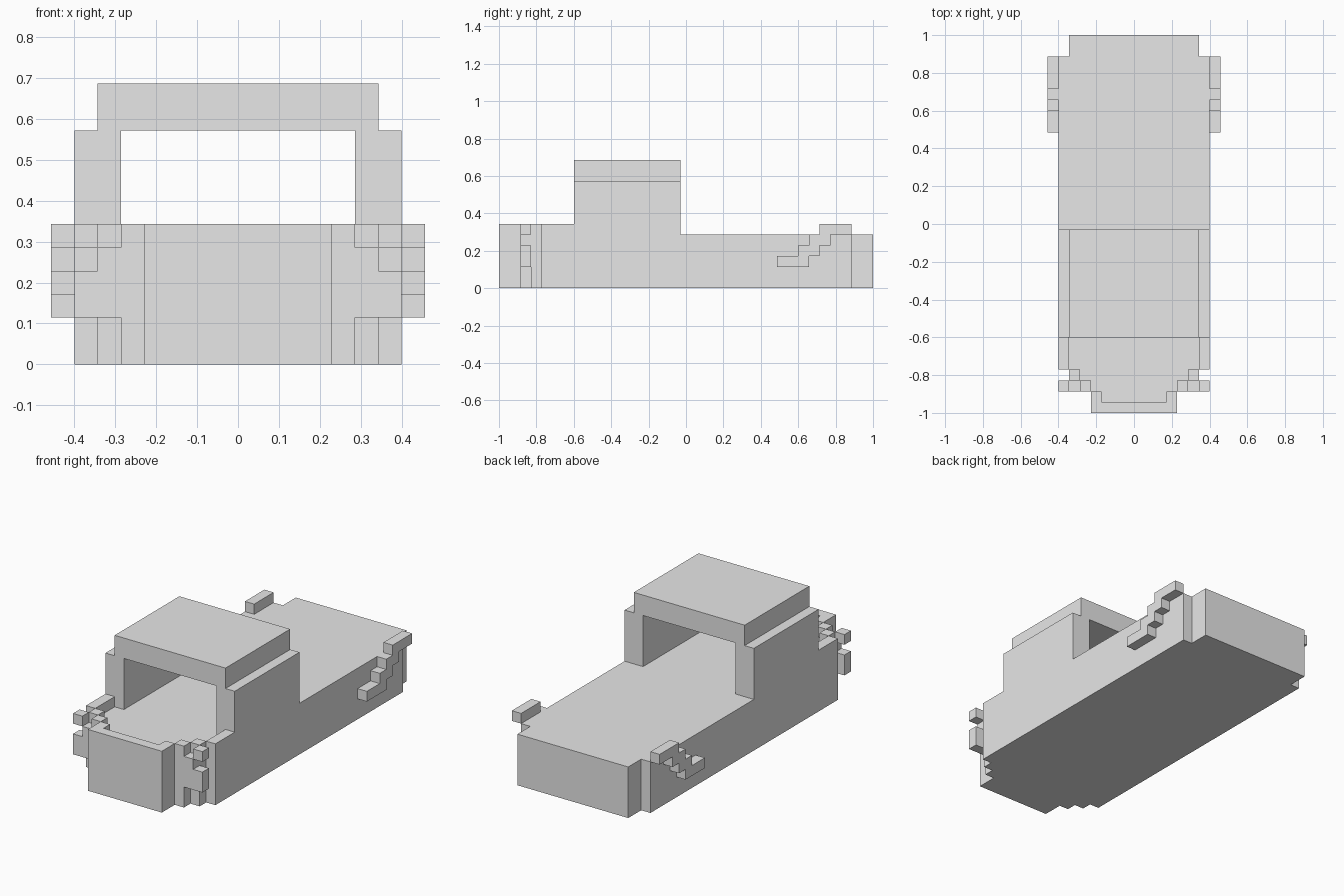
import bpy
import bmesh
from mathutils import Vector

if "Cube" in bpy.data.objects:
    bpy.data.objects.remove(bpy.data.objects["Cube"], do_unlink=True)

U = 2 / 35          # one block
HALF = 17.5         # half the length in blocks

grey = bpy.data.materials.new("plain_grey")
grey.use_nodes = True
grey.diffuse_color = (0.8, 0.8, 0.8, 1)
grey.node_tree.nodes["Principled BSDF"].inputs["Base Color"].default_value = (0.8, 0.8, 0.8, 1)


def prism(name, outline, axis, lo, hi):
    """Extrude a 2D outline (in blocks) along an axis; y counts from the nose."""
    bm = bmesh.new()
    corners = []
    for a, b in outline:
        p = [a, b]
        p.insert(axis, lo)
        corners.append(bm.verts.new(Vector((p[0], p[1] - HALF, p[2])) * U))
    face = bm.faces.new(corners)
    step = Vector((0, 0, 0))
    step[axis] = (hi - lo) * U
    grown = bmesh.ops.extrude_face_region(bm, geom=[face], use_keep_orig=True)
    moved = [g for g in grown["geom"] if isinstance(g, bmesh.types.BMVert)]
    bmesh.ops.translate(bm, verts=moved, vec=step)
    bmesh.ops.recalc_face_normals(bm, faces=bm.faces[:])
    mesh = bpy.data.meshes.new(name)
    bm.to_mesh(mesh)
    bm.free()
    mesh.materials.append(grey)
    obj = bpy.data.objects.new(name, mesh)
    bpy.context.collection.objects.link(obj)
    return obj


def mirrored(half):
    """Complete a half outline across x = 0."""
    return half + [(-x, v) for x, v in reversed(half)]


def rect(a0, a1, b0, b1):
    return [(a0, b0), (a1, b0), (a1, b1), (a0, b1)]


# Lower body: stepped nose, straight sides, narrower tail
prism("lower_body", mirrored([
    (4, 0), (4, 2), (5, 2), (5, 3), (6, 3), (6, 4),
    (7, 4), (7, 33), (6, 33), (6, 35)]), 2, 0, 5)

# Raised rim around the nose
prism("nose_rim", mirrored([(4, 0), (4, 2), (3, 2), (3, 1)]), 2, 5, 6)

# Cab arch: thick side walls under a narrower roof, open front and back
prism("cab_arch", mirrored([
    (5, 10), (5, 5), (7, 5), (7, 10), (6, 10), (6, 12)]), 1, 7, 17)

# Parts repeated on both sides
for side, s in (("left", 1), ("right", -1)):
    # Rim steps leading back to the cab
    for i, (x, y0, y1) in enumerate([(4, 2, 3), (5, 3, 4), (6, 4, 7)]):
        prism(f"{side}_rim_step_{i + 1}", rect(s * x, s * (x + 1), y0, y1), 2, 5, 6)

    # Headlight surround: L-shaped bracket and the upper corner block
    prism(f"{side}_front_bracket",
          [(s * x, z) for x, z in [(5, 2), (7, 2), (7, 4), (6, 4), (6, 5), (5, 5)]], 1, 2, 3)
    prism(f"{side}_front_block", rect(s * 6, s * 7, 5, 6), 1, 2, 3)

    # Stair-stepped rear fin
    prism(f"{side}_rear_fin", [
        (26, 2), (29, 2), (29, 3), (30, 3), (30, 4), (31, 4), (31, 5), (33, 5),
        (33, 6), (30, 6), (30, 5), (29, 5), (29, 4), (28, 4), (28, 3), (26, 3)],
        0, s * 7, s * 8)
